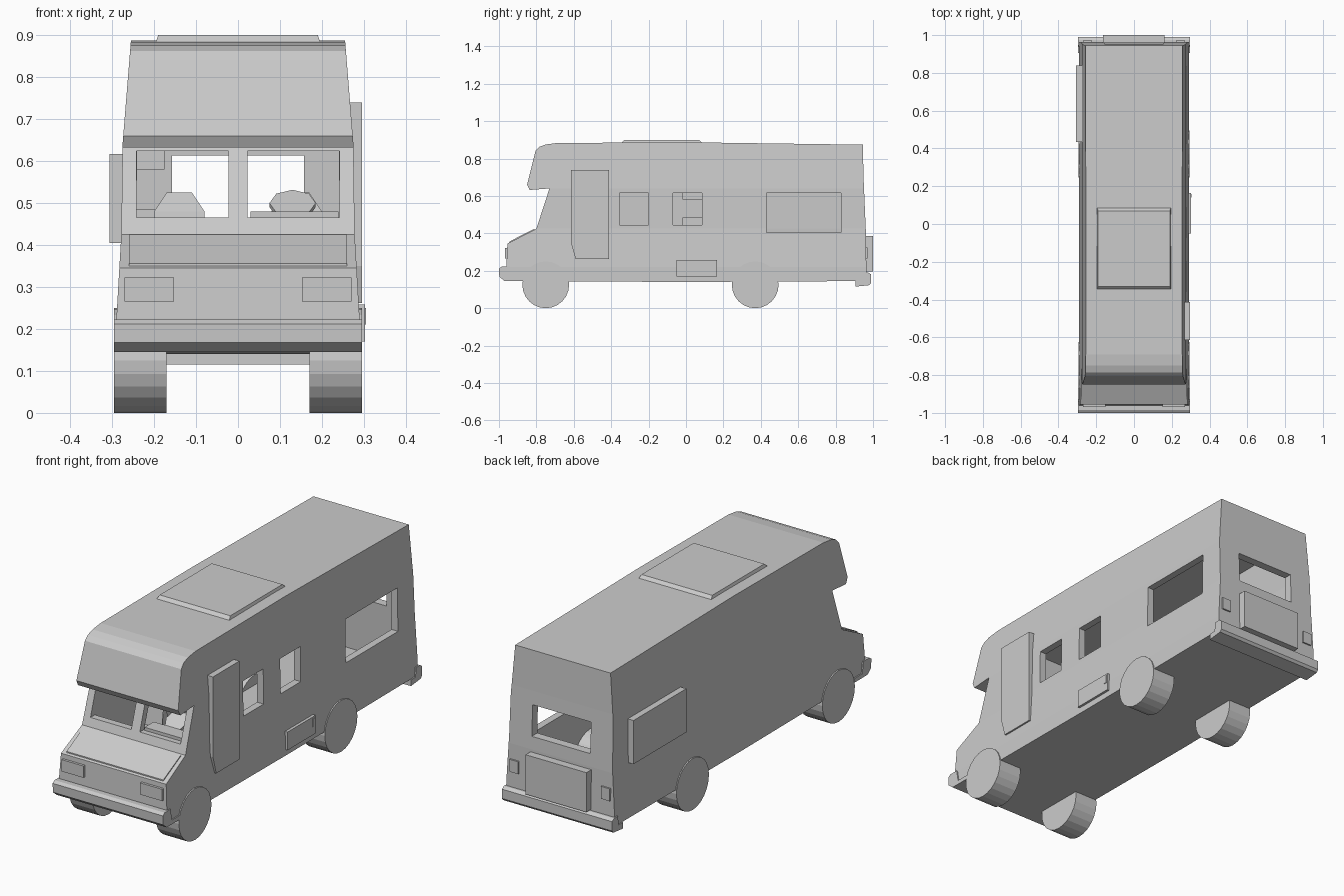
import bpy, bmesh, math
from mathutils import Vector

if "Cube" in bpy.data.objects:
    bpy.data.objects.remove(bpy.data.objects["Cube"])

grey = bpy.data.materials.new("light_grey")
grey.use_nodes = True
COLOR = (0.6, 0.6, 0.6, 1)
grey.diffuse_color = COLOR
grey.node_tree.nodes["Principled BSDF"].inputs["Base Color"].default_value = COLOR


def finish(name, bm):
    bmesh.ops.recalc_face_normals(bm, faces=bm.faces)
    mesh = bpy.data.meshes.new(name)
    bm.to_mesh(mesh)
    bm.free()
    mesh.materials.append(grey)
    obj = bpy.data.objects.new(name, mesh)
    bpy.context.collection.objects.link(obj)
    return obj


def prism_bm(points, x0, x1):
    """Side profile of (y, z) points extruded along x."""
    bm = bmesh.new()
    face = bm.faces.new([bm.verts.new((x0, y, z)) for y, z in points])
    ext = bmesh.ops.extrude_face_region(bm, geom=[face])["geom"]
    verts = [v for v in ext if isinstance(v, bmesh.types.BMVert)]
    bmesh.ops.translate(bm, verts=verts, vec=(x1 - x0, 0, 0))
    return bm


def prism(name, points, x0, x1):
    return finish(name, prism_bm(points, x0, x1))


def box(name, x, y, z):
    return prism(name, [(y[0], z[0]), (y[1], z[0]), (y[1], z[1]), (y[0], z[1])], *x)


def half_width(z):
    """Half width of the coach, narrowing towards the roof."""
    levels = [(0, 0.29), (0.22, 0.29), (0.425, 0.278), (0.64, 0.275), (1, 0.246)]
    for (za, wa), (zb, wb) in zip(levels, levels[1:]):
        if z <= zb:
            return wa + (wb - wa) * (z - za) / (zb - za)


def coach_shell(name, profile, inset=0):
    bm = prism_bm(profile, -1, 1)
    for z in (0.22, 0.425, 0.64):
        bmesh.ops.bisect_plane(bm, geom=bm.verts[:] + bm.edges[:] + bm.faces[:],
                               plane_co=(0, 0, z), plane_no=(0, 0, 1))
    for v in bm.verts:
        v.co.x *= half_width(v.co.z) - inset
    return finish(name, bm)


def cut(target, cutter):
    mod = target.modifiers.new("cut", "BOOLEAN")
    mod.operation, mod.solver, mod.object = "DIFFERENCE", "EXACT", cutter
    cutter.hide_render = True
    bpy.context.view_layer.objects.active = target
    bpy.ops.object.modifier_apply(modifier=mod.name)
    bpy.data.objects.remove(cutter)


# Hollow coach body with the sleeping pod over the cab
body = coach_shell("body", [
    (-0.955, 0.145), (-0.96, 0.225), (-0.955, 0.345), (-0.80, 0.425), (-0.73, 0.64),
    (-0.835, 0.632), (-0.85, 0.66), (-0.805, 0.84), (-0.785, 0.862), (-0.75, 0.875),
    (-0.69, 0.883), (0, 0.887), (0.945, 0.874), (0.95, 0.68), (0.962, 0.4),
    (0.965, 0.145), (0, 0.14)])
cut(body, coach_shell("cavity", [
    (-0.75, 0.2), (-0.765, 0.43), (-0.69, 0.65), (-0.69, 0.84), (0.905, 0.84),
    (0.925, 0.2)], inset=0.035))

# Window openings
for side in (-1, 1):
    cut(body, box("windscreen_cutter", sorted((side * 0.023, side * 0.242)),
                  (-0.95, -0.6), (0.465, 0.624)))
cut(body, box("rear_window_cutter", (-0.157, 0.157), (0.8, 1.1), (0.462, 0.613)))
for y0, y1, z0 in ((-0.355, -0.2, 0.445), (-0.07, 0.085, 0.445), (0.43, 0.83, 0.405)):
    cut(body, box("side_window_cutter", (0.15, 0.4), (y0, y1), (z0, 0.615)))

# Roof hatch with sloped sides
bm = prism_bm([(-0.36, 0.87), (0.1, 0.87), (0.1, 0.883), (-0.36, 0.883)], -0.2, 0.2)
bmesh.ops.translate(bm, verts=bm.verts, vec=(0, 0, 0.0))
for v in bm.verts:
    if v.co.z > 0.88:
        v.co = Vector((v.co.x * 0.95, -0.13 + (v.co.y + 0.13) * 0.87, 0.9))
finish("roof_hatch", bm)

# Bonnet panel and headlights
prism("bonnet_panel", [(-0.945, 0.345), (-0.945, 0.356), (-0.81, 0.425), (-0.81, 0.415)],
      -0.26, 0.26)
for side, label in ((1, "left"), (-1, "right")):
    box(label + "_headlight", sorted((side * 0.152, side * 0.27)),
        (-0.968, -0.94), (0.265, 0.322))
    box(label + "_tail_light", sorted((side * 0.222, side * 0.27)),
        (0.94, 0.971), (0.265, 0.325))

# Bumpers
prism("front_bumper", [(-0.87, 0.145), (-0.97, 0.145), (-0.998, 0.168), (-1, 0.212),
                       (-0.985, 0.222), (-0.94, 0.222), (-0.93, 0.165), (-0.87, 0.165)],
      -0.296, 0.296)
prism("rear_bumper", [(0.905, 0.115), (0.98, 0.123), (0.99, 0.135), (0.99, 0.18),
                      (0.975, 0.19), (0.945, 0.19), (0.94, 0.145), (0.905, 0.145)],
      -0.296, 0.296)

# Rear carrier box, side awning panel, entrance door and storage locker
box("rear_carrier", (-0.165, 0.162), (0.94, 1.0), (0.195, 0.387))
box("awning_panel", (-0.306, -0.25), (0.435, 0.84), (0.405, 0.617))
prism("entrance_door", [(-0.615, 0.74), (-0.615, 0.35), (-0.59, 0.262), (-0.412, 0.262),
                        (-0.412, 0.74)], 0.25, 0.296)
box("storage_locker", (0.26, 0.302), (-0.05, 0.165), (0.17, 0.258))
box("locker_handle", (0.29, 0.305), (0.14, 0.16), (0.21, 0.25))

# Wheels
for axle, y in (("front", -0.75), ("rear", 0.37)):
    for side, label in ((1, "left"), (-1, "right")):
        ring = [(y + 0.125 * math.sin(a * math.tau / 24),
                 0.125 - 0.125 * math.cos(a * math.tau / 24)) for a in range(24)]
        prism(axle + "_" + label + "_wheel", ring, side * 0.17, side * 0.295)

# Cab interior: dashboard, steering wheel and seats
box("dashboard", (0.03, 0.24), (-0.76, -0.69), (0.3, 0.48))
bpy.ops.mesh.primitive_cylinder_add(vertices=8, radius=0.055, depth=0.012,
                                    location=(0.13, -0.655, 0.495),
                                    rotation=(math.radians(35), 0, 0))
bpy.context.object.name = "steering_wheel"
bpy.context.object.data.materials.append(grey)
for side, label in ((1, "left"), (-1, "right")):
    bm = prism_bm([(-0.6, 0.2), (-0.6, 0.33), (-0.47, 0.33), (-0.45, 0.48), (-0.44, 0.525),
                   (-0.41, 0.525), (-0.4, 0.2)], side * 0.14 - 0.06, side * 0.14 + 0.06)
    for v in bm.verts:
        if v.co.z > 0.5:
            v.co.x = side * 0.14 + (v.co.x - side * 0.14) * 0.5
    finish(label + "_seat", bm)

# Living area cupboard against the right wall
box("cupboard", (-0.25, -0.175), (-0.02, 0.14), (0.2, 0.485))
box("wall_cupboard", (-0.245, -0.175), (-0.02, 0.14), (0.58, 0.7))
